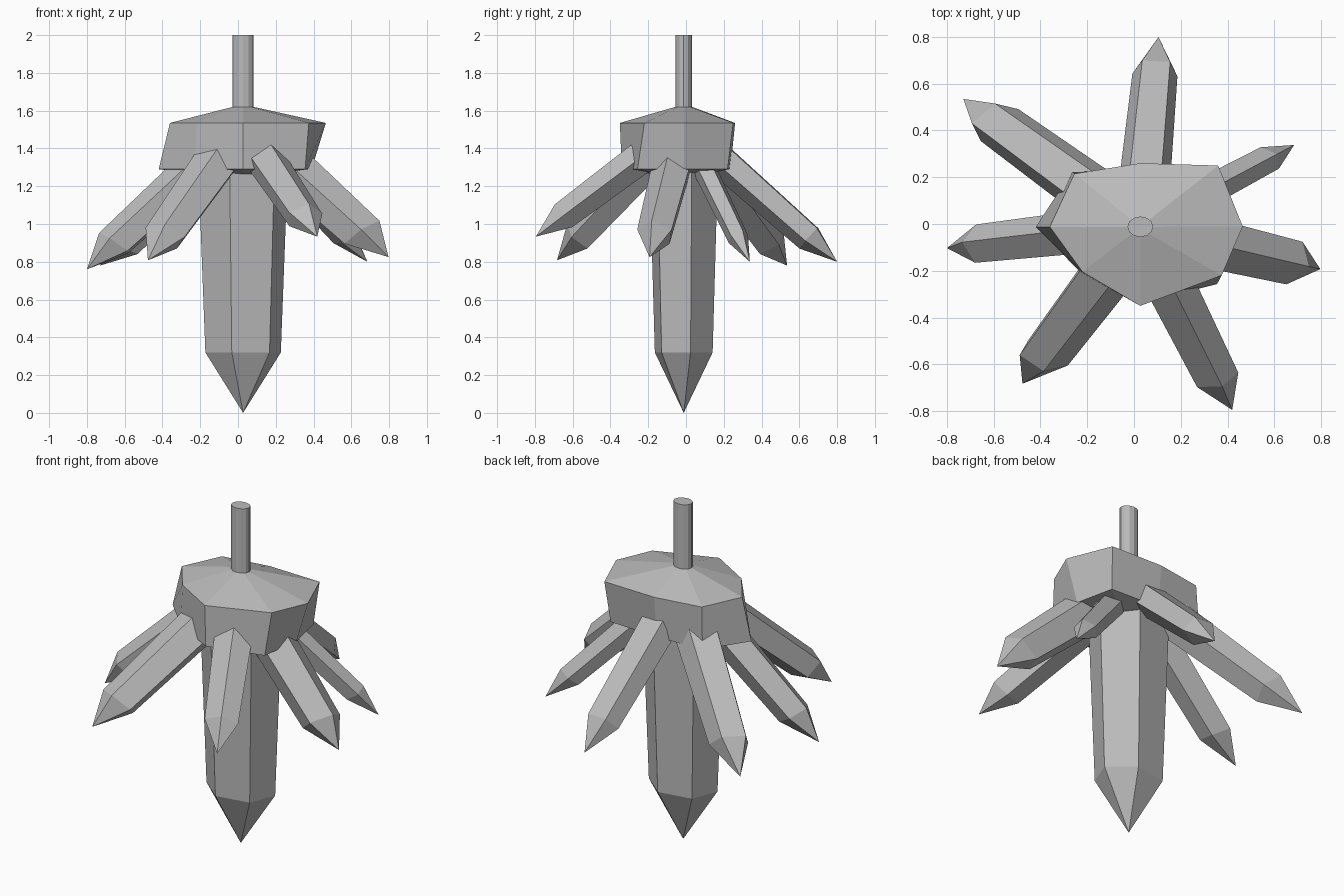
import bpy, math
from mathutils import Vector

if "Cube" in bpy.data.objects:
    bpy.data.objects.remove(bpy.data.objects["Cube"])

CX, CY = 0.027, -0.012   # plan centre of the lamp
SX = 1.27                # everything is stretched along x

grey = bpy.data.materials.new("stone_grey")
grey.diffuse_color = (0.5, 0.5, 0.5, 1)
grey.use_nodes = True
grey.node_tree.nodes["Principled BSDF"].inputs["Base Color"].default_value = grey.diffuse_color


def loft(name, rings, tip=None):
    """Skin a list of equal-sized rings; close with caps or a pointed tip."""
    n = len(rings[0])
    verts = [tuple(p) for r in rings for p in r]
    faces = [tuple(range(n))]
    for k in range(len(rings) - 1):
        for i in range(n):
            j = (i + 1) % n
            faces.append((k*n + i, k*n + j, k*n + n + j, k*n + n + i))
    last = (len(rings) - 1) * n
    if tip is None:
        faces.append(tuple(range(last, last + n)))
    else:
        verts.append(tuple(tip))
        faces += [(last + i, last + (i + 1) % n, len(verts) - 1) for i in range(n)]
    me = bpy.data.meshes.new(name)
    me.from_pydata(verts, [], faces)
    me.materials.append(grey)
    ob = bpy.data.objects.new(name, me)
    bpy.context.collection.objects.link(ob)
    # consistent outward normals
    import bmesh
    bm = bmesh.new()
    bm.from_mesh(me)
    bmesh.ops.recalc_face_normals(bm, faces=bm.faces)
    bm.to_mesh(me)
    bm.free()
    return ob


def oval(n, rx, ry, z, start=0.0):
    return [(CX + rx*math.cos(start + 2*math.pi*i/n),
             CY + ry*math.sin(start + 2*math.pi*i/n), z) for i in range(n)]


# hanging rod
loft("hanging_rod", [oval(12, 0.055, 0.044, 1.6), oval(12, 0.055, 0.044, 2.0)])

# irregular eight-sided cap
top = [(0.465, -0.01), (0.36, 0.25), (0.027, 0.26), (-0.255, 0.215),
       (-0.36, -0.012), (-0.22, -0.205), (0.027, -0.35), (0.375, -0.22)]
low = [(0.39, -0.01), (0.34, 0.22), (0.027, 0.235), (-0.265, 0.225),
       (-0.42, -0.012), (-0.23, -0.205), (0.027, -0.34), (0.355, -0.257)]
loft("ceiling_cap", [oval(8, 0.055, 0.044, 1.245),
                     [(x, y, 1.29) for x, y in low],
                     [(x, y, 1.535) for x, y in top],
                     oval(8, 0.055, 0.044, 1.62)])

# large central crystal
a = math.radians(13)
loft("centre_crystal", [oval(6, 0.244, 0.19, 1.32, a), oval(6, 0.205, 0.16, 0.32, a)],
     (CX, CY, 0.0))


def side_crystal(name, tip, r, roll):
    """Five-sided crystal from the lamp centre to its tip, rolled about its axis."""
    origin = Vector((0, 0, 1.52))
    end = Vector(((tip[0] - CX) / SX, tip[1] - CY, tip[2]))
    d = (end - origin).normalized()
    side = Vector((-d.y, d.x, 0)).normalized()
    up = d.cross(side)
    if up.z < 0:
        up = -up

    def place(p):
        return (CX + p.x*SX, CY + p.y, p.z)

    def ring(t, rad):
        c = origin.lerp(end, t)
        out = []
        for i in range(5):
            f = math.radians(roll + 72*i)
            out.append(place(c + up*(rad*math.cos(f)) + side*(rad*math.sin(f))))
        return out
    loft(name, [ring(0.14, r*1.16), ring(0.82, r)], place(end))


# ring of seven side crystals: tip, radius, roll
crystals = [((0.105, 0.80, 0.80), 0.080, 36),
            ((0.685, 0.338, 0.80), 0.058, 0),
            ((0.797, -0.193, 0.825), 0.100, 0),
            ((0.42, -0.795, 0.933), 0.080, 4),
            ((-0.477, -0.683, 0.808), 0.092, 22),
            ((-0.80, -0.103, 0.76), 0.087, -12),
            ((-0.73, 0.535, 0.78), 0.098, 36)]
for i, (tip, r, roll) in enumerate(crystals):
    side_crystal("side_crystal_%d" % (i + 1), tip, r, roll)
